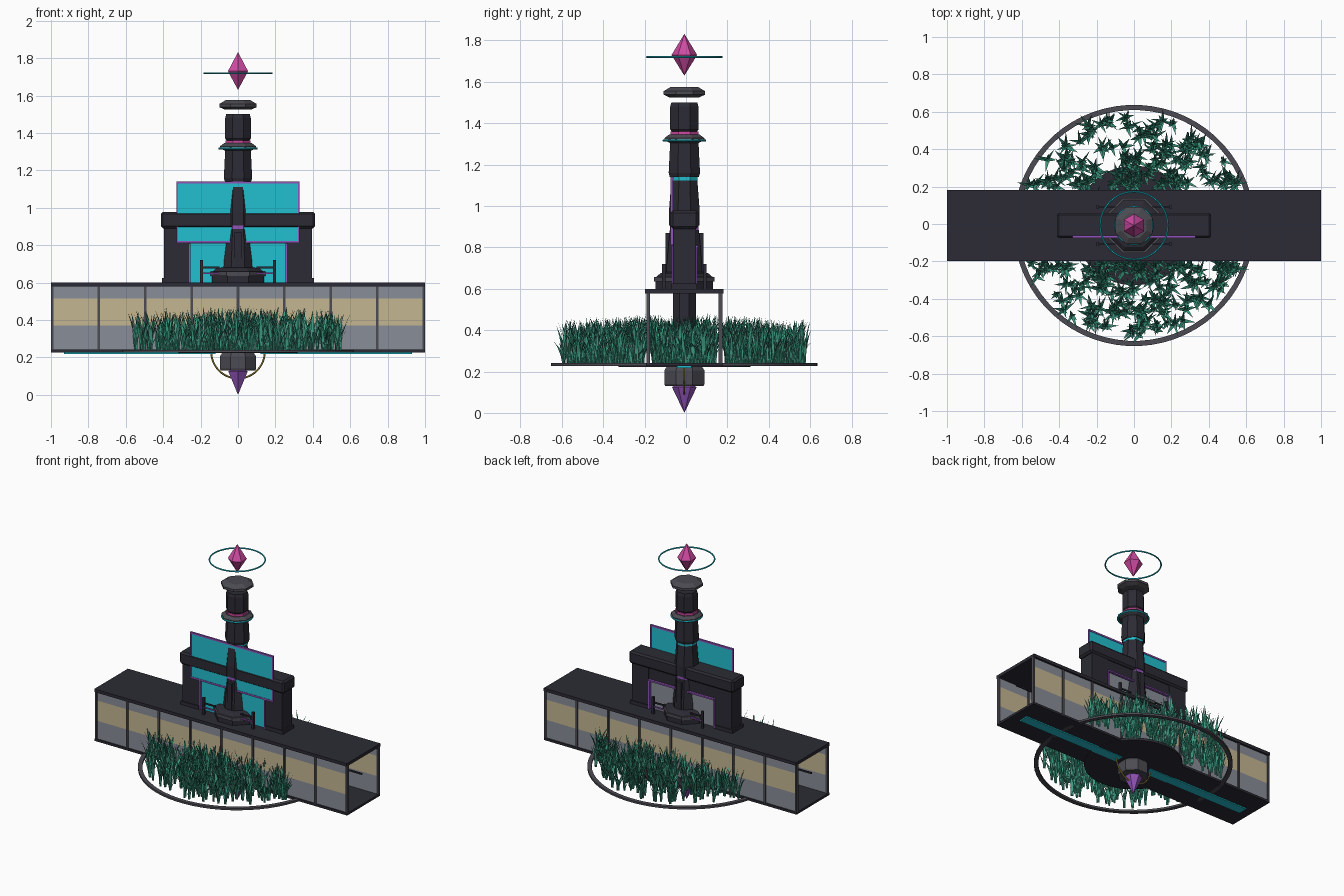
import bpy, bmesh, math, random
from mathutils import Vector

cube = bpy.data.objects.get("Cube")
if cube:
    bpy.data.objects.remove(cube, do_unlink=True)

random.seed(7)
CY = -0.008  # shared centre line in y


def material(name, rgb):
    m = bpy.data.materials.new(name)
    m.use_nodes = True
    m.diffuse_color = (*rgb, 1)
    m.node_tree.nodes["Principled BSDF"].inputs["Base Color"].default_value = (*rgb, 1)
    return m


DARK = material("dark metal", (0.025, 0.024, 0.035))
SLATE = material("slate metal", (0.07, 0.07, 0.085))
GLASS = material("grey glass", (0.25, 0.27, 0.31))
TAN = material("warm panel", (0.56, 0.47, 0.29))
CYAN = material("cyan light", (0.016, 0.52, 0.62))
PURPLE = material("purple light", (0.29, 0.09, 0.5))
PINK = material("pink crystal", (0.62, 0.07, 0.36))
GOLD = material("gold", (0.45, 0.33, 0.06))
GREEN = material("grass green", (0.05, 0.34, 0.23))


def finish(name, bm, mat):
    mesh = bpy.data.meshes.new(name)
    bmesh.ops.recalc_face_normals(bm, faces=bm.faces)
    bm.to_mesh(mesh)
    bm.free()
    mesh.materials.append(mat)
    obj = bpy.data.objects.new(name, mesh)
    obj.location.y = CY
    bpy.context.collection.objects.link(obj)
    return obj


def box(name, x, y, z, mat, bevel=0):
    """Box from (min, max) ranges."""
    bm = bmesh.new()
    bmesh.ops.create_cube(bm, size=1)
    for v in bm.verts:
        v.co = Vector([r[0] if c < 0 else r[1] for c, r in zip(v.co, (x, y, z))])
    if bevel:
        bmesh.ops.bevel(bm, geom=bm.edges[:], offset=bevel, segments=1, affect='EDGES')
    return finish(name, bm, mat)


def pair(name, x, y, z, mat):
    """Box on the left and its mirror on the right."""
    box("left_" + name, x, y, z, mat)
    box("right_" + name, (-x[1], -x[0]), y, z, mat)


def lathe(name, profile, mat, sides=8, turn=0.5, closed=False):
    """Revolve (radius, z) points; a closed profile makes a ring."""
    bm = bmesh.new()
    rings = []
    for r, z in profile:
        if r == 0:
            rings.append([bm.verts.new((0, 0, z))] * sides)
        else:
            angles = [(i + turn) * math.tau / sides for i in range(sides)]
            rings.append([bm.verts.new((r * math.cos(a), r * math.sin(a), z)) for a in angles])
    loops = list(zip(rings, rings[1:] + rings[:1])) if closed else list(zip(rings, rings[1:]))
    for a, b in loops:
        for i in range(sides):
            j = (i + 1) % sides
            bm.faces.new(list(dict.fromkeys((a[i], a[j], b[j], b[i]))))
    if not closed:
        for ring in (rings[0], rings[-1]):
            if ring[0] is not ring[1]:
                bm.faces.new(ring)
    return finish(name, bm, mat)


def hoop(name, radius, thick, z, mat, upright=False):
    bpy.ops.mesh.primitive_torus_add(major_radius=radius, minor_radius=thick, major_segments=48,
                                     minor_segments=6, location=(0, CY, z),
                                     rotation=(math.pi / 2 if upright else 0, 0, 0))
    obj = bpy.context.object
    obj.name = name
    obj.data.materials.append(mat)
    bpy.ops.object.shade_smooth_by_angle()


# Corridor: floor, roof, banded walls, posts
box("corridor_floor", (-1, 1), (-0.185, 0.185), (0.226, 0.242), DARK)
box("corridor_roof", (-1, 1), (-0.19, 0.19), (0.578, 0.6), DARK)
for side, s in (("front", -1), ("back", 1)):
    wall = tuple(sorted((s * 0.17, s * 0.176)))
    for part, z, mat in (("lower_glass", (0.242, 0.37), GLASS), ("warm_band", (0.37, 0.515), TAN),
                         ("upper_glass", (0.515, 0.578), GLASS)):
        box(f"{side}_{part}", (-0.99, 0.99), wall, z, mat)
    for i in range(9):
        x = -0.993 + i * 0.24825
        box(f"{side}_post_{i}", (x - 0.007, x + 0.007), tuple(sorted((s * 0.165, s * 0.184))),
            (0.24, 0.58), SLATE)
box("corridor_rail", (-0.99, 0.99), (-0.005, 0.005), (0.445, 0.455), DARK)
pair("underside_light", (0.12, 0.93), (-0.035, 0.035), (0.218, 0.227), CYAN)

# Garden disc and rim
lathe("garden_disc", [(0.32, 0.222), (0.32, 0.24)], DARK, 48)
lathe("garden_rim", [(0.617, 0.226), (0.645, 0.226), (0.645, 0.24), (0.617, 0.24)], SLATE, 64,
      closed=True)


# Grass tufts made of bent, tapering blades
def blade(bm, root, angle, height, lean, width):
    out = Vector((math.cos(angle), math.sin(angle), 0))
    across = Vector((-out.y, out.x, 0)) * width / 2
    rows = []
    for t, w in ((0, 0.8), (0.4, 1.0), (0.75, 0.6)):
        p = root + out * lean * t * t + Vector((0, 0, height * t))
        rows.append((bm.verts.new(p - across * w), bm.verts.new(p + across * w)))
    for a, b in zip(rows, rows[1:]):
        bm.faces.new((a[0], a[1], b[1], b[0]))
    tip = bm.verts.new(root + out * lean + Vector((0, 0, height * 0.98)))
    bm.faces.new((rows[-1][0], rows[-1][1], tip))


grass = bmesh.new()
for _ in range(430):
    r, a = 0.59 * math.sqrt(random.uniform(0.03, 1)), random.uniform(0, math.tau)
    root = Vector((r * math.cos(a), r * math.sin(a), 0.235))
    if 0.15 < abs(root.y) < 0.2:
        root.y += math.copysign(0.05, root.y)
    for k in range(7):
        h = random.uniform(0.11, 0.25) * (1.05 - 0.25 * r)
        blade(grass, root, a + k * math.tau / 7 + random.uniform(-0.4, 0.4), h,
              random.uniform(0.015, 0.075), random.uniform(0.013, 0.022))
finish("grass", grass, GREEN)

# Hanging core below the floor
lathe("core_housing", [(0.1, 0.13), (0.105, 0.14), (0.105, 0.205), (0.09, 0.226)], SLATE)
lathe("core_crystal", [(0, 0), (0.06, 0.125), (0.04, 0.135)], PURPLE, 6)
hoop("core_hoop", 0.143, 0.005, 0.23, GOLD, True)

# Gate: pillars, beam, screens and trims
pair("gate_pillar", (0.262, 0.395), (-0.056, 0.056), (0.6, 0.9), DARK)
pair("pillar_foot", (0.262, 0.405), (-0.062, 0.062), (0.6, 0.625), DARK)
box("gate_beam", (-0.413, 0.413), (-0.068, 0.068), (0.89, 0.978), DARK, 0.012)
box("gate_header", (-0.27, 0.27), (-0.045, 0.05), (0.805, 0.9), DARK)
box("sign_screen", (-0.32, 0.32), (-0.064, -0.056), (0.82, 1.13), CYAN)
for name, z in (("top", 1.135), ("bottom", 0.817)):
    box(f"sign_{name}_trim", (-0.328, 0.328), (-0.067, -0.053), (z - 0.006, z + 0.006), PURPLE)
pair("sign_side_trim", (0.32, 0.328), (-0.066, -0.054), (0.82, 1.13), PURPLE)
box("door_screen", (-0.26, 0.26), (-0.046, -0.04), (0.6, 0.81), CYAN)
box("door_back_glass", (-0.26, 0.26), (0.035, 0.042), (0.6, 0.81), GLASS)
box("door_back_top_trim", (-0.26, 0.26), (0.05, 0.066), (0.8, 0.81), PURPLE)
for side, y in (("front", (-0.06, -0.046)), ("back", (0.045, 0.062))):
    pair(f"door_{side}_trim", (0.253, 0.262), y, (0.6, 0.81), PURPLE)

# Tower plinth with rails
lathe("plinth", [(0.15, 0.598), (0.15, 0.655), (0.125, 0.675), (0.1, 0.68)], DARK)
lathe("plinth_rim", [(0.14, 0.635), (0.158, 0.635), (0.158, 0.658), (0.14, 0.658)], SLATE, closed=True)
for side, y in (("front", -0.1), ("back", 0.1)):
    pair(f"{side}_rail_post", (0.187, 0.203), (y - 0.008, y + 0.008), (0.6, 0.72), DARK)
    pair(f"{side}_rail_light", (0.1, 0.187), (y - 0.004, y + 0.004), (0.645, 0.654), PURPLE)
    pair(f"{side}_rail_bar", (0.1, 0.187), (y - 0.004, y + 0.004), (0.675, 0.685), DARK)

# Tower shaft: tapering octagonal segments
for name, points in (
        ("lower", [(0.095, 0.66), (0.092, 0.72), (0.076, 0.885)]),
        ("middle", [(0.08, 0.905), (0.08, 0.98), (0.068, 1.125)]),
        ("upper", [(0.076, 1.14), (0.082, 1.16), (0.074, 1.31)]),
        ("top", [(0.066, 1.36), (0.074, 1.37), (0.074, 1.48), (0.068, 1.5)])):
    lathe(f"tower_{name}_segment", points, DARK)
for i in range(4):
    a = i * math.pi / 2
    fin = box(f"tower_fin_{i}", (0.06, 0.092), (-0.018, 0.018), (0.66, 0.87), DARK)
    fin.rotation_euler.z = a

# Glowing bands, collar and cap
lathe("tower_inner_core", [(0.06, 0.25), (0.06, 1.49)], DARK)
lathe("purple_band", [(0.074, 0.885), (0.074, 0.905)], PURPLE)
lathe("cyan_band", [(0.07, 1.124), (0.07, 1.141)], CYAN)
lathe("collar", [(0.075, 1.305), (0.105, 1.318), (0.105, 1.328), (0.08, 1.345)], SLATE)
hoop("collar_light", 0.1, 0.006, 1.317, CYAN)
lathe("pink_band", [(0.073, 1.343), (0.073, 1.36)], PINK)
lathe("cap", [(0.078, 1.525), (0.108, 1.538), (0.108, 1.555), (0.072, 1.575)], SLATE)

# Floating crystal and halo
lathe("beacon_crystal", [(0, 1.63), (0.062, 1.73), (0, 1.832)], PINK, 6)
hoop("beacon_halo", 0.181, 0.005, 1.72, CYAN)
